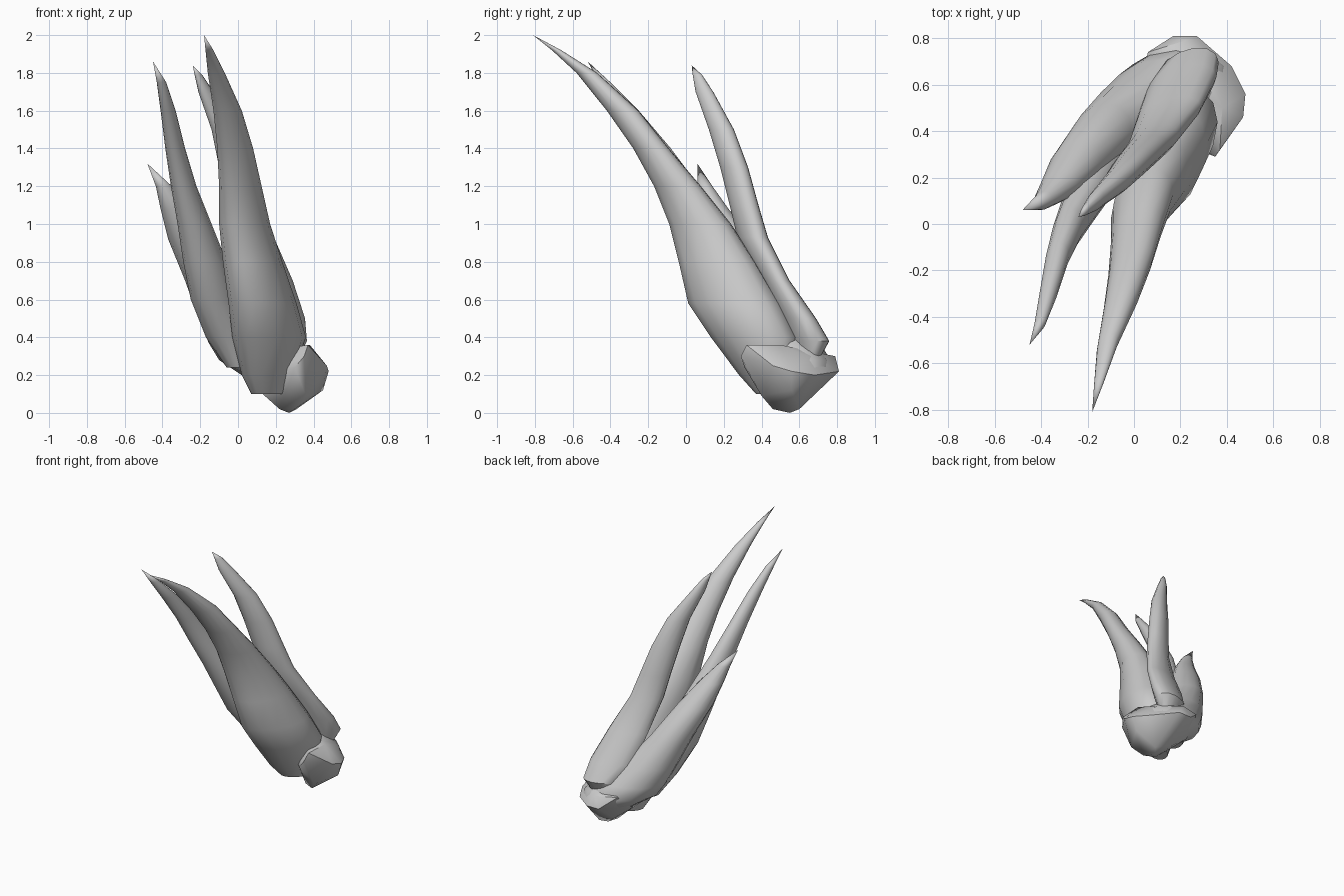
import bpy, bmesh, math

SIDES = 14


def finish(bm, name):
    bmesh.ops.recalc_face_normals(bm, faces=bm.faces)
    mesh = bpy.data.meshes.new(name)
    bm.to_mesh(mesh)
    bm.free()
    ob = bpy.data.objects.new(name, mesh)
    bpy.context.collection.objects.link(ob)
    bpy.ops.object.select_all(action='DESELECT')
    ob.select_set(True)
    bpy.context.view_layer.objects.active = ob
    bpy.ops.object.shade_smooth_by_angle(angle=math.radians(45))
    return ob


def spike(name, rings, tip, skew):
    """Loft level oval sections (z, x min, x max, y min, y max) up to a pointed tip.
    The skew leans each oval along the x = y diagonal, keeping its extents."""
    bm = bmesh.new()
    loops = []
    for z, x0, x1, y0, y1 in rings:
        cx, cy, rx, ry = (x0 + x1) / 2, (y0 + y1) / 2, (x1 - x0) / 2, (y1 - y0) / 2
        loops.append([bm.verts.new((cx + rx * math.cos(a), cy + ry * math.sin(a + skew), z))
                      for a in (2 * math.pi * i / SIDES for i in range(SIDES))])
    bm.faces.new(loops[0])
    top = bm.verts.new(tip)
    for i in range(SIDES):
        j = (i + 1) % SIDES
        for lo, hi in zip(loops, loops[1:]):
            bm.faces.new((lo[i], lo[j], hi[j], hi[i]))
        bm.faces.new((loops[-1][i], loops[-1][j], top))
    return finish(bm, name)


# Tall front leaf
spike("front_leaf", [
    (0.10, 0.07, 0.24, 0.37, 0.52), (0.20, 0.02, 0.29, 0.28, 0.57),
    (0.40, -0.03, 0.36, 0.13, 0.59), (0.58, -0.05, 0.31, 0.01, 0.50),
    (0.80, -0.08, 0.235, -0.04, 0.37), (1.00, -0.10, 0.17, -0.09, 0.24),
    (1.20, -0.10, 0.125, -0.17, 0.08), (1.40, -0.11, 0.08, -0.28, -0.09),
    (1.60, -0.13, 0.02, -0.42, -0.25), (1.80, -0.16, -0.07, -0.58, -0.47),
    (1.92, -0.172, -0.13, -0.71, -0.66)], (-0.18, -0.81, 2.0), 0.35)

# Slim left leaf
spike("left_leaf", [
    (0.24, -0.06, 0.10, 0.36, 0.52), (0.40, -0.17, 0.08, 0.28, 0.53),
    (0.60, -0.25, -0.01, 0.15, 0.42), (0.80, -0.29, -0.06, 0.06, 0.32),
    (1.00, -0.32, -0.14, -0.03, 0.19), (1.20, -0.355, -0.22, -0.13, 0.07),
    (1.40, -0.385, -0.28, -0.23, -0.08), (1.60, -0.41, -0.33, -0.36, -0.25),
    (1.75, -0.43, -0.38, -0.46, -0.40)], (-0.45, -0.52, 1.86), 0.25)

# Slim back leaf
spike("back_leaf", [
    (0.29, 0.15, 0.32, 0.59, 0.71), (0.38, 0.09, 0.365, 0.55, 0.76),
    (0.50, 0.05, 0.355, 0.50, 0.69), (0.70, 0.01, 0.29, 0.40, 0.55),
    (0.93, -0.03, 0.19, 0.27, 0.435), (1.10, -0.06, 0.14, 0.23, 0.385),
    (1.30, -0.10, 0.08, 0.18, 0.33), (1.50, -0.14, 0.00, 0.12, 0.255),
    (1.70, -0.21, -0.13, 0.05, 0.145), (1.79, -0.23, -0.19, 0.035, 0.085)],
    (-0.24, 0.03, 1.84), 0.4)

# Short outer leaf that grows out of the root
spike("outer_leaf", [
    (0.13, 0.10, 0.38, 0.44, 0.66), (0.20, 0.02, 0.42, 0.36, 0.76),
    (0.28, -0.10, 0.40, 0.33, 0.765), (0.37, -0.155, 0.31, 0.32, 0.71),
    (0.50, -0.21, 0.14, 0.31, 0.62), (0.70, -0.28, -0.01, 0.23, 0.52),
    (0.92, -0.37, -0.14, 0.14, 0.36), (1.08, -0.41, -0.25, 0.09, 0.225),
    (1.20, -0.435, -0.35, 0.06, 0.14)], (-0.48, 0.06, 1.32), 0.2)

# Faceted root stub at the bottom
bm = bmesh.new()
for co in [(0.27, 0.55, 0.0), (0.22, 0.50, 0.02), (0.31, 0.60, 0.02),
           (0.30, 0.46, 0.02), (0.17, 0.62, 0.08), (0.36, 0.40, 0.09),
           (0.45, 0.56, 0.12), (0.17, 0.81, 0.22), (0.27, 0.81, 0.22),
           (0.42, 0.68, 0.20), (0.48, 0.56, 0.22), (0.47, 0.46, 0.25),
           (0.35, 0.29, 0.30), (0.30, 0.31, 0.24), (0.37, 0.32, 0.36),
           (0.38, 0.50, 0.36), (0.37, 0.65, 0.30), (0.22, 0.79, 0.30),
           (0.06, 0.74, 0.31), (0.03, 0.60, 0.19)]:
    bm.verts.new(co)
hull = bmesh.ops.convex_hull(bm, input=bm.verts)
bmesh.ops.delete(bm, geom=hull["geom_interior"], context='VERTS')
finish(bm, "root_stub")
